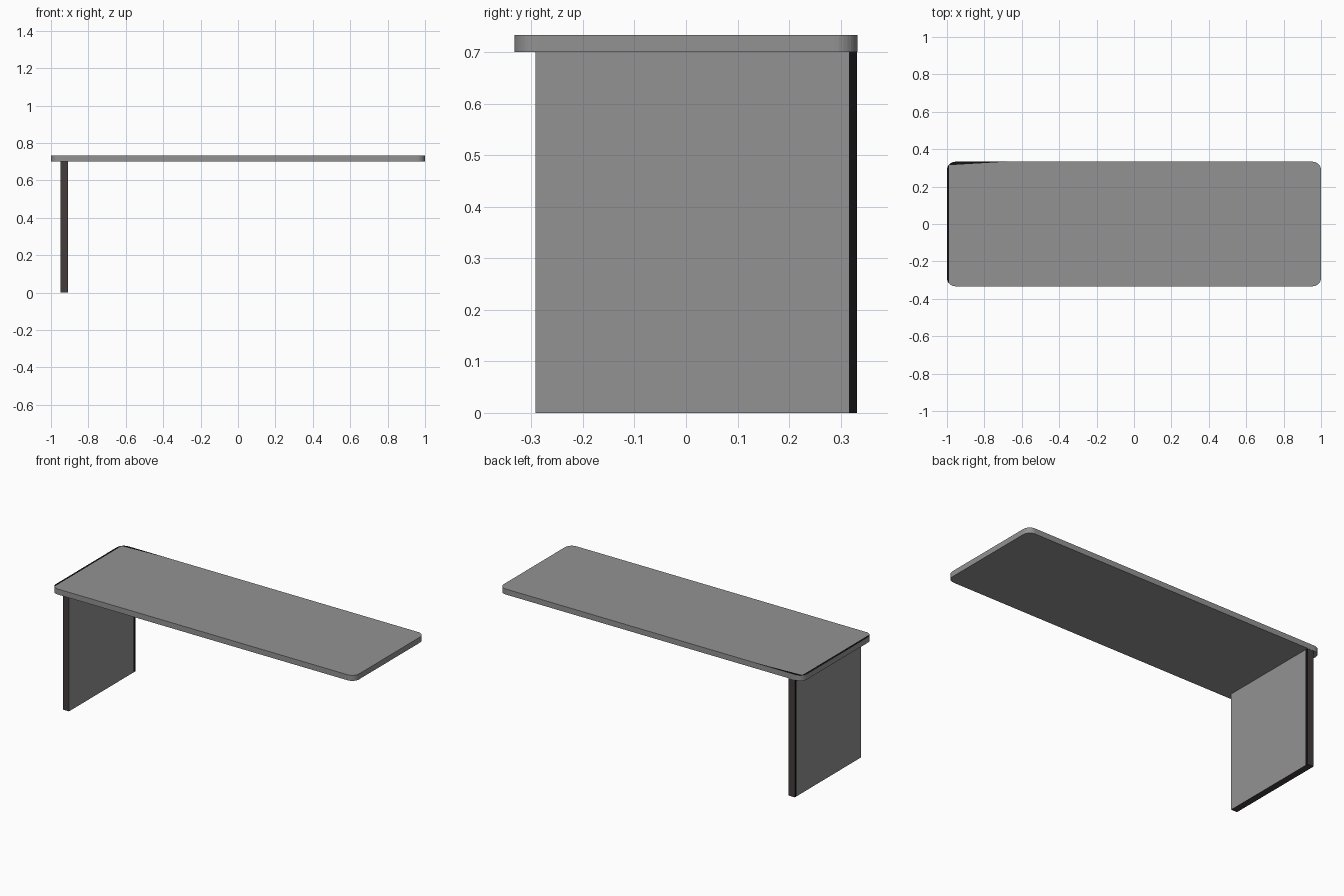
import bpy, bmesh, math
from mathutils import Vector

if "Cube" in bpy.data.objects:
    bpy.data.objects.remove(bpy.data.objects["Cube"])


def material(name, rgb):
    m = bpy.data.materials.new(name)
    m.diffuse_color = (*rgb, 1)
    m.use_nodes = True
    m.node_tree.nodes["Principled BSDF"].inputs["Base Color"].default_value = m.diffuse_color
    return m


GREY = material("grey laminate", (0.29, 0.29, 0.29))
BROWN = material("dark brown edging", (0.056, 0.046, 0.046))
BLACK = material("black trim", (0.006, 0.006, 0.006))


def add_object(name, bm):
    bmesh.ops.recalc_face_normals(bm, faces=bm.faces)
    me = bpy.data.meshes.new(name)
    bm.to_mesh(me)
    bm.free()
    for m in (GREY, BROWN, BLACK):
        me.materials.append(m)
    ob = bpy.data.objects.new(name, me)
    bpy.context.collection.objects.link(ob)
    return ob


def extrude_profile(pts, z0, z1):
    bm = bmesh.new()
    face = bm.faces.new([bm.verts.new((x, y, z0)) for x, y in pts])
    ext = bmesh.ops.extrude_face_region(bm, geom=[face])["geom"]
    for v in ext:
        if isinstance(v, bmesh.types.BMVert):
            v.co.z = z1
    bm.normal_update()
    bmesh.ops.recalc_face_normals(bm, faces=bm.faces)
    return bm


def cut(bm, co, no):
    bmesh.ops.bisect_plane(bm, geom=bm.verts[:] + bm.edges[:] + bm.faces[:],
                           plane_co=co, plane_no=no)
    bm.normal_update()


# Tabletop: rounded slab with a thin dark rim on the left and back-left corner
HX, HY, R, SEG = 1.0, 0.333, 0.045, 8
outline = []
for i, (sx, sy) in enumerate(((1, 1), (-1, 1), (-1, -1), (1, -1))):
    for k in range(SEG + 1):
        a = math.pi / 2 * (i + k / SEG)
        outline.append((sx * (HX - R) + R * math.cos(a),
                        sy * (HY - R) + R * math.sin(a)))
top = extrude_profile(outline, 0.70, 0.733)
rims = [(Vector((-0.988, 0, 0)), Vector((-1, 0, 0))),
        (Vector((-0.68, HY, 0)), Vector((-0.06, 1, 0)))]
for co, no in rims:
    cut(top, co, no)
for f in top.faces:
    c = f.calc_center_median()
    if f.normal.z > 0.9 and any((c - co).dot(no) - (c.z - co.z) * no.z > 1e-5
                                for co, no in rims):
        f.material_index = 2
add_object("tabletop", top)

# Side panel: grey faces, brown edges, narrow black strip along the back edge
panel = extrude_profile([(-0.95, -0.292), (-0.91, -0.292),
                         (-0.91, 0.332), (-0.95, 0.332)], 0.0, 0.70)
cut(panel, (0, 0.316, 0), (0, 1, 0))
for f in panel.faces:
    if abs(f.normal.x) < 0.5:
        f.material_index = 1
    elif f.calc_center_median().y > 0.316:
        f.material_index = 2
add_object("side_panel_leg", panel)
